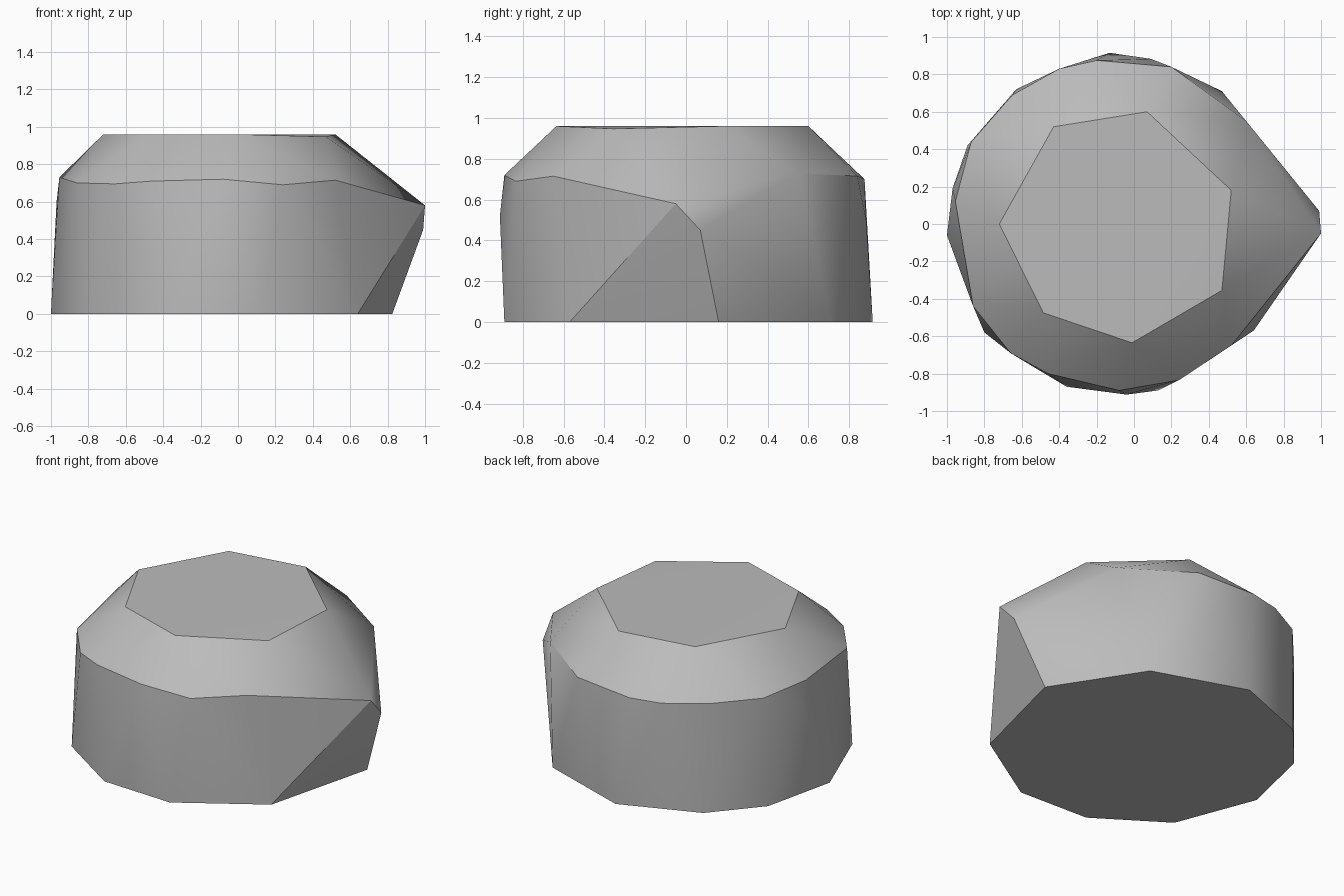
import bpy
import bmesh
import math

cube = bpy.data.objects.get("Cube")
if cube:
    bpy.data.objects.remove(cube, do_unlink=True)

# Stone colour
stone = bpy.data.materials.new("stone grey")
stone.use_nodes = True
grey = (0.5, 0.5, 0.5, 1)
stone.diffuse_color = grey
bsdf = next(n for n in stone.node_tree.nodes if n.type == 'BSDF_PRINCIPLED')
bsdf.inputs["Base Color"].default_value = grey
bsdf.inputs["Roughness"].default_value = 0.9

# Flat foot outline, on the ground
foot = [(-1, -.06), (-.8, -.58), (-.36, -.87), (.13, -.89), (.64, -.57),
        (.825, .16), (.47, .71), (-.13, .915), (-.63, .72), (-.89, .42)]

# Shoulder ridge, with the pointed nose on the +x side
shoulder = [(-.86, -.44, .7), (-.66, -.69, .695), (-.46, -.8, .71),
            (-.08, -.89, .72), (.24, -.835, .69), (.52, -.65, .715),
            (1, -.05, .58), (.99, .07, .45), (.6, .55, .73),
            (.2, .84, .715), (-.2, .875, .7), (-.4, .83, .7),
            (-.65, .69, .71), (-.87, .44, .71), (-.955, .12, .73)]

# Slight bulges in the sides
bulges = [(-.04, -.912, .52), (.09, .883, .5), (-.97, .19, .6)]

# Flat crown, with one corner chipped a little lower
crown = [(-.72, 0, .96), (-.43, .52, .96), (.07, .6, .96), (.52, .18, .96),
         (.47, -.355, .947), (-.01, -.635, .96), (-.485, -.475, .96)]

# The boulder is the convex skin around these outlines
bm = bmesh.new()
for p in [(x, y, 0) for x, y in foot] + shoulder + bulges + crown:
    bm.verts.new(p)
bmesh.ops.convex_hull(bm, input=bm.verts)
bmesh.ops.dissolve_limit(bm, angle_limit=math.radians(0.5),
                         verts=bm.verts, edges=bm.edges)
bmesh.ops.recalc_face_normals(bm, faces=bm.faces)

mesh = bpy.data.meshes.new("boulder")
bm.to_mesh(mesh)
bm.free()
mesh.materials.append(stone)
boulder = bpy.data.objects.new("boulder", mesh)
bpy.context.collection.objects.link(boulder)

# Soft facets, crisp ridges
bpy.context.view_layer.objects.active = boulder
boulder.select_set(True)
bpy.ops.object.shade_smooth_by_angle(angle=math.radians(30))
